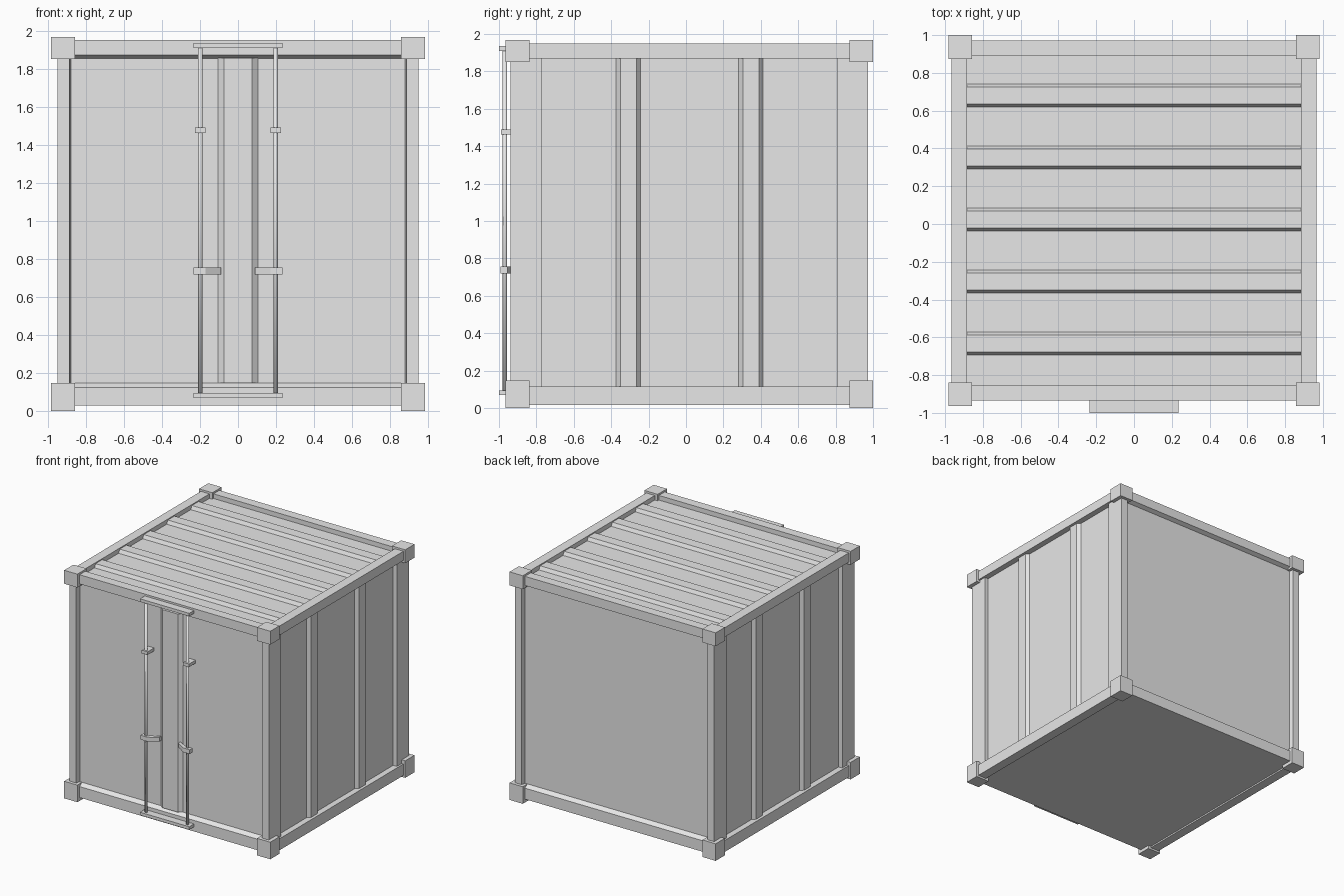
import bpy, bmesh
from mathutils import Matrix, Vector

cube = bpy.data.objects.get("Cube")
if cube:
    bpy.data.objects.remove(cube)

grey = bpy.data.materials.new("plain grey")
grey.use_nodes = True
colour = (0.8, 0.8, 0.8, 1)
grey.diffuse_color = colour
grey.node_tree.nodes["Principled BSDF"].inputs["Base Color"].default_value = colour

MID = 0.018  # centre of the box body along y; the door hardware sticks out in front


def finish(name, bm):
    bmesh.ops.recalc_face_normals(bm, faces=bm.faces)
    mesh = bpy.data.meshes.new(name)
    bm.to_mesh(mesh)
    bm.free()
    mesh.materials.append(grey)
    obj = bpy.data.objects.new(name, mesh)
    bpy.context.collection.objects.link(obj)
    return obj


def box(name, x, y, z):
    """Box from three (min, max) ranges."""
    bm = bmesh.new()
    lo, hi = Vector((x[0], y[0], z[0])), Vector((x[1], y[1], z[1]))
    place = Matrix.Translation((lo + hi) / 2) @ Matrix.Diagonal((*(hi - lo), 1))
    bmesh.ops.create_cube(bm, size=1, matrix=place)
    return finish(name, bm)


def prism(name, profile, start, end):
    """Extrude a closed profile of 3D points from offset start to offset end."""
    bm = bmesh.new()
    face = bm.faces.new([bm.verts.new(Vector(p) + Vector(start)) for p in profile])
    ext = bmesh.ops.extrude_face_region(bm, geom=[face])["geom"]
    verts = [v for v in ext if isinstance(v, bmesh.types.BMVert)]
    bmesh.ops.translate(bm, verts=verts, vec=Vector(end) - Vector(start))
    return finish(name, bm)


def rib_profile(centre, half, slope, base, top):
    """Trapezoid as (along, out) pairs."""
    return [(centre - half, base), (centre - half + slope, top),
            (centre + half - slope, top), (centre + half, base)]


def span(sign, a, b):
    return tuple(sorted((sign * a, sign * b)))


def yspan(sign, a, b):
    return tuple(MID + v for v in span(sign, a, b))


# Inner body: floor, roof sheet and wall sheets
box("body", (-0.915, 0.915), (MID - 0.918, MID + 0.918), (0.029, 1.91))

# Corner castings, posts and rails
for sx, side in ((1, "left"), (-1, "right")):
    for sy, end in ((-1, "front"), (1, "back")):
        box(f"{end}_{side}_post", span(sx, 0.887, 0.95), yspan(sy, 0.79, 0.955), (0.1, 1.9))
        for level, z in (("lower", (0, 0.147)), ("upper", (1.85, 1.966))):
            box(f"{level}_{end}_{side}_corner", span(sx, 0.857, 0.983),
                yspan(sy, 0.856, 0.982), z)
    for level, z in (("lower", (0.016, 0.115)), ("upper", (1.869, 1.949))):
        box(f"{level}_{side}_rail", span(sx, 0.884, 0.966), (-0.9, 0.93), z)
for sy, end in ((-1, "front"), (1, "back")):
    for level, z in (("lower", (0.029, 0.124)), ("upper", (1.871, 1.95))):
        box(f"{level}_{end}_rail", (-0.9, 0.9), yspan(sy, 0.873, 0.953), z)

# Sloping reveal around the end panels
for sy, end in ((-1, "front"), (1, "back")):
    bm = bmesh.new()
    rings = []
    for half, low, high, depth in ((0.887, 0.124, 1.871, 0.953), (0.879, 0.147, 1.855, 0.918)):
        rings.append([bm.verts.new((x, MID + sy * depth, z)) for x, z in
                      ((-half, low), (half, low), (half, high), (-half, high))])
    outer, inner = rings
    for i in range(4):
        j = (i + 1) % 4
        bm.faces.new((outer[i], outer[j], inner[j], inner[i]))
    bm.faces.new(inner)
    obj = finish(f"{end}_reveal", bm)
    # open shell: make it face outward
    if obj.data.polygons[4].normal.y * sy < 0:
        obj.data.flip_normals()

# Roof ribs
for i in range(5):
    prof = rib_profile(0.68 - 0.328 * i, 0.066, 0.021, 1.9, 1.94)
    prism(f"roof_rib_{i + 1}", [(0, y, z) for y, z in prof], (-0.886, 0, 0), (0.886, 0, 0))

# Side wall ribs
for sx, side in ((1, "left"), (-1, "right")):
    for i, y in enumerate((-0.308, 0.347)):
        prof = rib_profile(y, 0.066, 0.023, 0.914, 0.942)
        prism(f"{side}_wall_rib_{i + 1}", [(sx * out, a, 0) for a, out in prof],
              (0, 0, 0.1), (0, 0, 1.88))

# Door overlap strip, split along the middle seam
for sx, side in ((1, "left"), (-1, "right")):
    prism(f"{side}_door_edge", [(0, -0.9, 0), (0, -0.925, 0), (sx * 0.073, -0.925, 0),
                                (sx * 0.105, -0.9, 0)], (0, 0, 0.147), (0, 0, 1.856))

# Lock bars with clamps and handles
for sx, side in ((1, "left"), (-1, "right")):
    bm = bmesh.new()
    bmesh.ops.create_cone(bm, cap_ends=True, segments=8, radius1=0.012, radius2=0.012,
                          depth=1.83, matrix=Matrix.Translation((sx * 0.198, -0.968, 1.0)))
    bar = finish(f"{side}_lock_bar", bm)
    for poly in bar.data.polygons:
        poly.use_smooth = True
    box(f"{side}_bar_clamp", span(sx, 0.17, 0.225), (-0.99, -0.9), (1.463, 1.49))
    prism(f"{side}_handle", [(sx * x, y, 0) for x, y in (
        (0.235, -0.955), (0.235, -0.993), (0.17, -0.993), (0.09, -0.94),
        (0.09, -0.915), (0.17, -0.955))], (0, 0, 0.718), (0, 0, 0.755))

# Keeper plates at the bar ends
for level, z in (("lower", (0.068, 0.094)), ("upper", (1.908, 1.934))):
    box(f"{level}_keeper", (-0.235, 0.235), (-1.0, -0.92), z)
